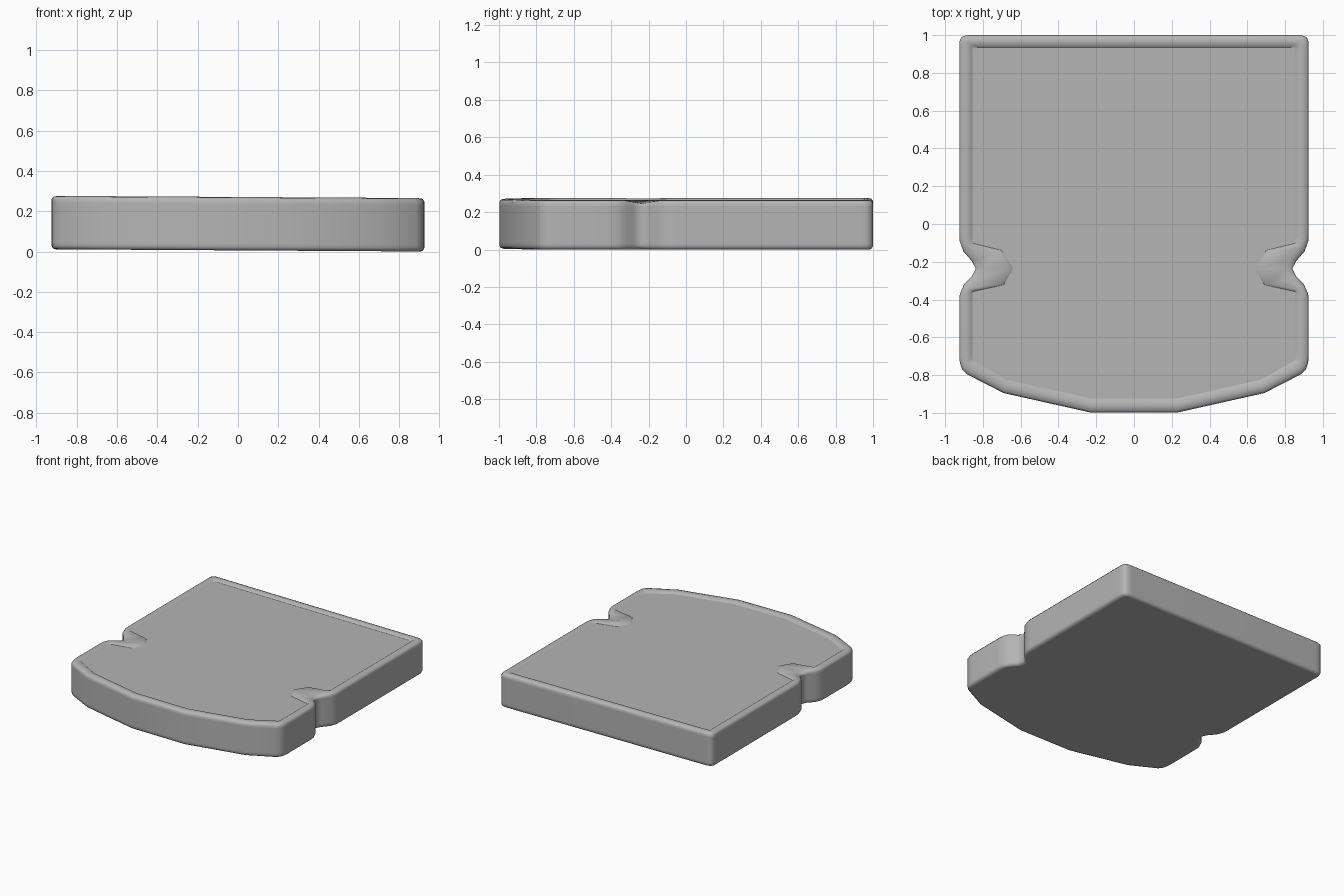
import bpy, bmesh
from mathutils import Vector

if "Cube" in bpy.data.objects:
    bpy.data.objects.remove(bpy.data.objects["Cube"])

# Right half of the plan, back to front: outer crust point, matching inner rim point
pairs = [
    ((0.86, 1.00), (0.83, 0.935)),
    ((0.89, 0.999), (0.855, 0.935)), ((0.915, 0.988), (0.855, 0.935)),
    ((0.925, 0.963), (0.855, 0.935)), ((0.925, 0.93), (0.855, 0.91)),
    ((0.925, -0.05), (0.855, -0.06)),
    ((0.923, -0.09), (0.855, -0.10)), ((0.903, -0.145), (0.85, -0.103)),
    ((0.86, -0.195), (0.70, -0.14)),
    ((0.838, -0.235), (0.64, -0.235)),
    ((0.86, -0.28), (0.69, -0.322)), ((0.90, -0.32), (0.85, -0.357)),
    ((0.922, -0.37), (0.855, -0.36)), ((0.925, -0.41), (0.855, -0.40)),
    ((0.925, -0.70), (0.855, -0.68)),
    ((0.922, -0.735), (0.855, -0.72)), ((0.91, -0.77), (0.855, -0.72)),
    ((0.885, -0.795), (0.85, -0.723)),
    ((0.69, -0.895), (0.67, -0.825)), ((0.23, -0.998), (0.22, -0.925)),
]
NOTCH = {8: 0.008, 9: 0.018, 10: 0.008}  # how far the rim dips at the side notch
half = [(Vector(o), Vector(i), NOTCH.get(k, 0)) for k, (o, i) in enumerate(pairs)]
flip = lambda v: Vector((-v.x, v.y))
outline = half + [(flip(o), flip(i), d) for o, i, d in reversed(half)]

bm = bmesh.new()


def ring(height, from_outer=None, from_inner=0.0, dip=0.0):
    """Loop of vertices measured inward from the outer or outward from the inner line."""
    verts = []
    for o, i, d in outline:
        step = (i - o).normalized()
        p = o + step * from_outer if from_outer is not None else i - step * from_inner
        # the slab leans very slightly across its width
        verts.append(bm.verts.new((p.x, p.y, height + 0.006 * (0.925 - p.x) - d * dip)))
    return verts


rings = [
    ring(0.0, 0.022), ring(0.005, 0.007), ring(0.018, 0.0),           # rounded base
    ring(0.035, 0.0), ring(0.230, 0.0), ring(0.248, 0.0, dip=0.6),    # wall
    ring(0.261, 0.010, dip=1.0), ring(0.265, 0.034, dip=1.0),         # crust edge
    ring(0.264, None, 0.018), ring(0.252, None, 0.0),                 # rim step
]
for a, b in zip(rings, rings[1:]):
    for k in range(len(a)):
        n = (k + 1) % len(a)
        bm.faces.new((a[k], a[n], b[n], b[k]))

# Underside and recessed top panel, crisp against the smooth crust
for caps in (rings[0], rings[-1]):
    for e in bm.faces.new(caps).edges:
        e.smooth = False
bmesh.ops.remove_doubles(bm, verts=bm.verts, dist=0.0008)
bmesh.ops.recalc_face_normals(bm, faces=bm.faces)
for f in bm.faces:
    f.smooth = True

mesh = bpy.data.meshes.new("slice_slab")
bm.to_mesh(mesh)
bm.free()
slab = bpy.data.objects.new("slice_slab", mesh)
bpy.context.collection.objects.link(slab)

# Mid grey surface
grey = bpy.data.materials.new("mid_grey")
grey.diffuse_color = (0.46, 0.46, 0.46, 1)
grey.use_nodes = True
grey.node_tree.nodes["Principled BSDF"].inputs["Base Color"].default_value = grey.diffuse_color
mesh.materials.append(grey)
